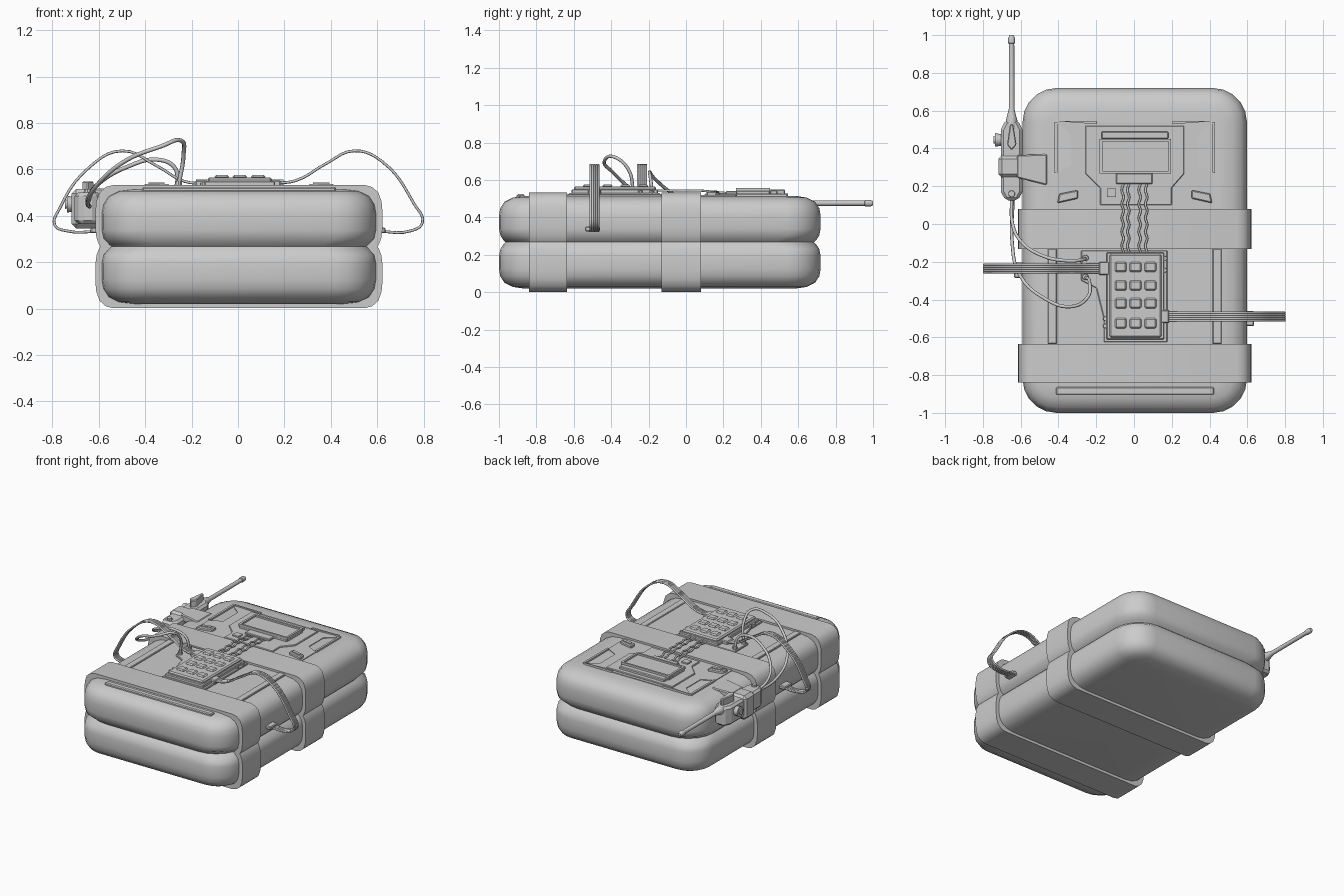
import bpy, bmesh, math
from mathutils import Vector, Matrix

if "Cube" in bpy.data.objects:
    bpy.data.objects.remove(bpy.data.objects["Cube"])


def finish(bm, name, angle=None, bevel=0):
    bmesh.ops.recalc_face_normals(bm, faces=bm.faces)
    me = bpy.data.meshes.new(name)
    bm.to_mesh(me)
    bm.free()
    ob = bpy.data.objects.new(name, me)
    bpy.context.collection.objects.link(ob)
    if bevel:
        m = ob.modifiers.new("bevel", 'BEVEL')
        m.width, m.segments, m.limit_method = bevel, 1, 'ANGLE'
    if angle:
        bpy.ops.object.select_all(action='DESELECT')
        ob.select_set(True)
        bpy.context.view_layer.objects.active = ob
        bpy.ops.object.shade_smooth_by_angle(angle=math.radians(angle))
    return ob


def prism(name, pts, z0, z1, bevel=0):
    bm = bmesh.new()
    f = bm.faces.new([bm.verts.new((x, y, z0)) for x, y in pts])
    r = bmesh.ops.extrude_face_region(bm, geom=[f])
    for v in r['geom']:
        if isinstance(v, bmesh.types.BMVert):
            v.co.z = z1
    if not any(fc.normal.z and fc is f for fc in bm.faces):
        bm.faces.new(f.verts) if f.is_valid is False else None
    return finish(bm, name, bevel=bevel)


def box(name, x0, x1, y0, y1, z0, z1, bevel=0):
    return prism(name, [(x0, y0), (x1, y0), (x1, y1), (x0, y1)], z0, z1, bevel)


def loft(name, rings, angle=40, closed=False):
    bm = bmesh.new()
    vs = [[bm.verts.new(p) for p in r] for r in rings]
    n = len(vs[0])
    pairs = list(zip(vs, vs[1:])) + ([(vs[-1], vs[0])] if closed else [])
    for a, b in pairs:
        for i in range(n):
            j = (i + 1) % n
            bm.faces.new((a[i], a[j], b[j], b[i]))
    if not closed:
        bm.faces.new(vs[0])
        bm.faces.new(vs[-1])
    return finish(bm, name, angle)


def turned(name, profile, x, z, n=12):
    # round part along y: profile of (y, radius)
    return loft(name, [[(x + r * math.cos(t * math.tau / n), y, z + r * math.sin(t * math.tau / n))
                        for t in range(n)] for y, r in profile])


def stud(name, center, r, h, axis='Z', n=10):
    bm = bmesh.new()
    rot = Matrix.Rotation(math.pi / 2, 4, 'Y') if axis == 'X' else Matrix()
    bmesh.ops.create_cone(bm, cap_ends=True, segments=n, radius1=r, radius2=r * .85, depth=h,
                          matrix=Matrix.Translation(center) @ rot)
    return finish(bm, name, 35)


def tube(name, pts, r, res=6):
    cu = bpy.data.curves.new(name, 'CURVE')
    cu.dimensions = '3D'
    cu.bevel_depth, cu.bevel_resolution, cu.resolution_u = r, 2, res
    cu.use_fill_caps = True
    sp = cu.splines.new('BEZIER')
    sp.bezier_points.add(len(pts) - 1)
    for b, p in zip(sp.bezier_points, pts):
        b.co = p
        b.handle_left_type = b.handle_right_type = 'AUTO'
    tmp = bpy.data.objects.new(name + "_path", cu)
    bpy.context.collection.objects.link(tmp)
    bpy.context.view_layer.update()
    me = bpy.data.meshes.new_from_object(tmp.evaluated_get(bpy.context.evaluated_depsgraph_get()))
    bpy.data.objects.remove(tmp)
    ob = bpy.data.objects.new(name, me)
    bpy.context.collection.objects.link(ob)
    for p in me.polygons:
        p.use_smooth = True


# padded case: two pillow halves with a pinched seam
CX, CY, HX, HY, SEAM, H = 0.004, -0.14, 0.594, 0.86, 0.267, 0.247
PROF = [(0, .13), (.008, .075), (.03, .03), (.065, .007), (.105, 0), (.175, 0), (.212, .008), (.236, .024)]
SIDE = [(SEAM - H + h, i) for h, i in PROF] + [(SEAM, .036)] + [(SEAM + H - h, i) for h, i in PROF[::-1]]


def rounded(i, z, rad, seg=5):
    out = []
    for k, (sx, sy) in enumerate([(1, 1), (-1, 1), (-1, -1), (1, -1)]):
        for s in range(seg + 1):
            a = math.pi / 2 * (k + s / seg)
            out.append((CX + sx * (HX - i - rad) + rad * math.cos(a),
                        CY + sy * (HY - i - rad) + rad * math.sin(a), z))
    return out


loft("padded_case", [rounded(i, z, .18 + (.05 if abs(z - SEAM) < .02 else 0) - min(i, .1))
                     for z, i in SIDE], 50)

# two straps wrapped around the case
def section(off):
    half = []
    for z, i in SIDE:
        k = (z - SEAM) / H
        half.append((HX - i * (.6 if off > 0 else 1) + off, SEAM + k * (H + off * .75)))
    return [(CX + x, z) for x, z in half] + [(CX - x, z) for x, z in half[::-1]]


for name, y0, y1 in [("front_strap", -.84, -.635), ("middle_strap", -.132, .08)]:
    o, i = section(.025), section(-.01)
    loft(name, [[(x, y, z) for x, z in s] for s, y in [(o, y0), (o, y1), (i, y1), (i, y0)]], 35, True)

# panels on the lid
Z = 0.51
box("front_slat", -.413, .423, -.905, -.863, Z - .02, .524, .006)
upper = [(.42, .08), (.42, .265), (.335, .31), (.335, .47), (.42, .54)]
prism("upper_panel", [(x + .004, y) for x, y in upper] + [(.004 - x, y) for x, y in upper[::-1]], Z - .01, .519)
prism("display_plate", [(-.18, .1), (.2, .1), (.2, .19), (.265, .265), (.265, .52), (-.257, .52),
                        (-.257, .265), (-.18, .19)], Z, .527, .004)
box("lower_panel", -.405, .415, -.635, -.13, Z - .01, .519)
for s in (-1, 1):
    xs = sorted((CX + s * .412, CX + s * .46))
    box("lower_side_rail", xs[0], xs[1], -.635, -.13, Z - .01, .525, .004)
    xs = sorted((CX + s * .41, CX + s * .425))
    box("upper_edge_rib", xs[0], xs[1], .27, .54, Z - .01, .525)
    prism("top_edge_rib", [(CX + s * .41, .545), (CX + s * .2, .545), (CX + s * .2, .53), (CX + s * .3, .535)],
          Z - .01, .528)
    # angled clips
    prism("clip", [(CX + s * .41, .11), (CX + s * .30, .135), (CX + s * .30, .18), (CX + s * .40, .16)],
          Z, .538, .006)
    prism("clip_slot", [(CX + s * .39, .13), (CX + s * .32, .142), (CX + s * .32, .165), (CX + s * .385, .15)],
          Z, .543)

# display with surrounding bezel
box("display_housing", -.182, .196, .268, .45, Z, .545, .006)
for n, b in {"left": (-.182, -.168, .268, .45), "right": (.182, .196, .268, .45),
             "lower": (-.168, .182, .268, .281), "upper": (-.168, .182, .436, .45)}.items():
    box("display_bezel_" + n, *b, .54, .556)
box("display_rear_bar", -.172, .182, .45, .49, Z, .545, .005)
box("display_connector", -.095, .097, .212, .27, Z, .54, .004)
box("small_chip", -.144, -.095, .143, .188, Z, .537)

# keypad
prism("keypad_plate", [(-.16, -.625), (.177, -.625), (.177, -.14), (-.28, -.14), (-.28, -.3), (-.2, -.34),
                       (-.16, -.5)], Z, .53, .004)
box("keypad_base", -.145, .16, -.612, -.15, Z, .55, .005)
box("keypad", -.13, .146, -.6, -.16, .54, .566, .008)
for cx in (-.07, .008, .087):
    for cy in (-.228, -.325, -.42, -.525):
        box("key", cx - .031, cx + .031, cy - .027, cy + .027, .56, .576, .008)
for p in [(.163, -.182), (.163, -.245), (-.152, -.502), (-.152, -.54)]:
    stud("screw", (*p, .535), .013, .018)

# four twisted leads between display and keypad
for x in (-.06, -.03, .03, .065):
    tube("lead", [(x + .005 * (-1) ** k, .215 - .0365 * k, .53 + .014 * min(1, k / 4)) for k in range(11)], .006, 3)

# ribbon cables down each side
left = [(-.12, .54), (-.23, .548), (-.35, .615), (-.5, .68), (-.64, .61), (-.77, .43), (-.79, .36),
        (-.74, .335), (-.58, .335)]
right = [(.14, .54), (.25, .552), (.38, .625), (.5, .68), (.62, .635), (.76, .45), (.795, .37),
         (.745, .335), (.59, .335)]
for side, path, y in (("left", left, -.235), ("right", right, -.49)):
    for k in range(5):
        tube(side + "_ribbon_wire", [(x, y + (k - 2) * .0105, z) for x, z in path], .006, 5)
    s = -1 if side == "left" else 1
    xs = sorted((s * .57, s * .635))
    box(side + "_ribbon_plug", xs[0], xs[1], y - .05, y + .03, .325, .35, .005)
    xs = sorted((s * .13, s * .185))
    box(side + "_ribbon_socket", xs[0], xs[1], y - .035, y + .035, .52, .552, .005)

# transmitter on the left side
prism("transmitter", [(-.705, .17), (-.68, .125), (-.615, .125), (-.59, .17), (-.59, .5), (-.615, .55),
                      (-.68, .55), (-.705, .5)], .365, .5, .015)
box("holster_band", -.718, -.58, .245, .365, .345, .515, .02)
prism("holster_strap", [(-.62, .245), (-.46, .205), (-.46, .37), (-.62, .365)], .47, .518, .006)
stud("knob", (-.72, .445, .45), .036, .034, 'X', 12)
stud("knob_cap", (-.735, .445, .45), .02, .02, 'X', 12)
prism("top_fin", [(-.672, .42), (-.648, .39), (-.622, .42), (-.64, .53), (-.656, .53)], .49, .548, .005)
turned("antenna", [(.5, .03), (.55, .03), (.58, .022), (.61, .015), (.955, .014), (.957, .018), (.985, .018),
                   (1.0, .011)], -.648, .476)
stud("cable_gland", (-.648, .16, .5), .02, .03)

# two cables from the transmitter to the lid
tube("short_cable", [(-.648, .14, .45), (-.643, 0, .485), (-.6, -.09, .54), (-.48, -.17, .61), (-.35, -.195, .642),
                     (-.275, -.19, .61), (-.257, -.18, .53)], .009)
tube("long_cable", [(-.64, .14, .44), (-.645, -.1, .46), (-.61, -.26, .53), (-.48, -.39, .64), (-.33, -.437, .7),
                    (-.247, -.39, .725), (-.235, -.31, .66), (-.257, -.28, .53)], .009)
for y in (-.18, -.28):
    stud("cable_socket", (-.257, y, .535), .018, .03)
